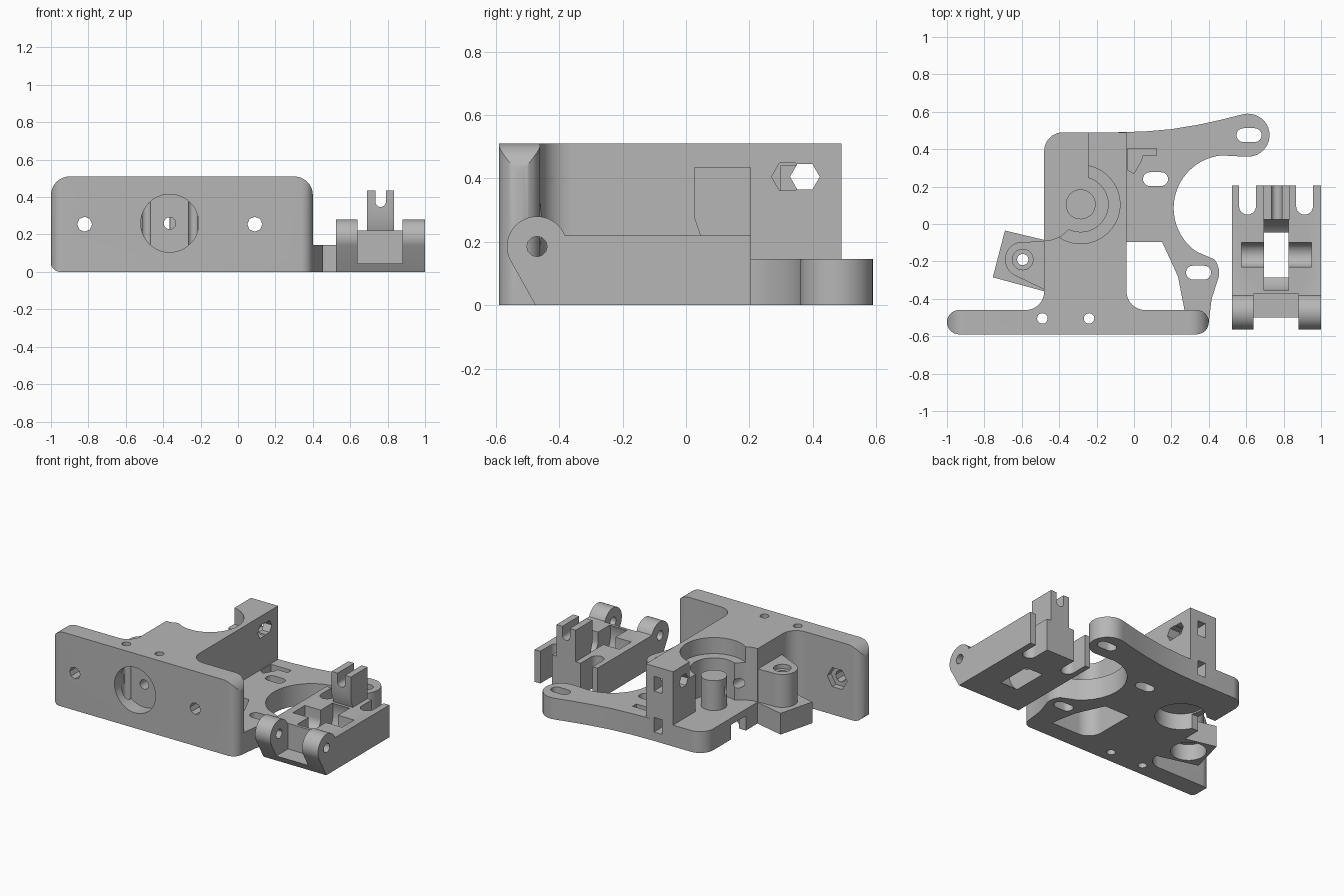
import bpy, bmesh, math
from mathutils import Matrix, Vector

if "Cube" in bpy.data.objects:
    bpy.data.objects.remove(bpy.data.objects["Cube"])

grey = bpy.data.materials.new("plain grey")
grey.use_nodes = True
COLOUR = (0.47, 0.47, 0.47, 1)
grey.diffuse_color = COLOUR
grey.node_tree.nodes["Principled BSDF"].inputs["Base Color"].default_value = COLOUR

# Axis frames: each turns profile (a, b, depth) into world (x, y, z)
FRAMES = {
    "z": lambda a, b, d: (a, b, d),
    "y": lambda a, b, d: (a, d, b),
    "x": lambda a, b, d: (d, a, b),
}


def prism(name, pts, lo, hi, axis="z"):
    f = FRAMES[axis]
    bm = bmesh.new()
    face = bm.faces.new([bm.verts.new(f(a, b, lo)) for a, b in pts])
    out = bmesh.ops.extrude_face_region(bm, geom=[face])
    shift = Vector(f(0, 0, hi - lo))
    bmesh.ops.translate(bm, verts=[v for v in out["geom"] if isinstance(v, bmesh.types.BMVert)], vec=shift)
    bmesh.ops.recalc_face_normals(bm, faces=bm.faces)
    me = bpy.data.meshes.new(name)
    bm.to_mesh(me)
    bm.free()
    me.materials.append(grey)
    ob = bpy.data.objects.new(name, me)
    bpy.context.collection.objects.link(ob)
    return ob


def arc(cx, cy, r, a0, a1, n=16):
    angles = [math.radians(a0 + (a1 - a0) * i / n) for i in range(n + 1)]
    return [(cx + r * math.cos(a), cy + r * math.sin(a)) for a in angles]


def circle(cx, cy, r, n=40):
    return arc(cx, cy, r, 0, 360, n)[:-1]


def rect(a0, a1, b0, b1):
    return [(a0, b0), (a1, b0), (a1, b1), (a0, b1)]


def obround(cx, cy, half, r):
    return arc(cx + half, cy, r, -90, 90) + arc(cx - half, cy, r, 90, 270)


def combine(ob, operation, pts, lo, hi, axis="z"):
    tool = prism("tool", pts, lo, hi, axis)
    mod = ob.modifiers.new("combine", "BOOLEAN")
    mod.operation, mod.solver, mod.object = operation, "EXACT", tool
    bpy.context.view_layer.objects.active = ob
    bpy.ops.object.modifier_apply(modifier=mod.name)
    bpy.data.objects.remove(tool)


def cut(ob, *args):
    combine(ob, "DIFFERENCE", *args)


def add(ob, *args):
    combine(ob, "UNION", *args)


def finish(ob):
    bpy.ops.object.select_all(action="DESELECT")
    ob.select_set(True)
    bpy.context.view_layer.objects.active = ob
    bpy.ops.object.shade_smooth_by_angle(angle=math.radians(30))


# Front plate: rounded ends from above, rounded corners from the front
body = prism("extruder_body", obround(-0.3, -0.525, 0.635, 0.065), 0, 0.51)
face = [(0.4, 0)] + arc(0.3, 0.41, 0.1, 0, 90) + arc(-0.9, 0.41, 0.1, 90, 180) + arc(-0.95, 0.05, 0.05, 180, 270)
combine(body, "INTERSECT", face, -0.7, -0.4, "y")

# Main block, flared into the plate
block = [(-0.6, -0.48), (-0.58, -0.46)] + arc(-0.58, -0.36, 0.1, -90, 0)
block += arc(-0.38, 0.39, 0.1, 180, 90) + [(-0.04, 0.49)]
block += arc(0.06, -0.36, 0.1, 180, 270) + [(0.08, -0.48)]
add(body, block, 0, 0.51)

# Mounting arm with two bosses and a curved inner side
arm = [(-0.1, 0.49), (0.06, 0.495), (0.2, 0.507), (0.34, 0.53), (0.46, 0.556)]
arm += arc(0.61, 0.475, 0.115, 105, -90) + [(0.53, 0.363)]
arm += arc(0.495, 0.085, 0.283, 95, 235, 28)
arm += arc(0.345, -0.26, 0.11, 40, -18)
arm += [(0.415, -0.4), (0.4, -0.525), (0.28, -0.525), (0.27, -0.46), (0.235, -0.28), (0.15, -0.095), (-0.1, -0.095)]
add(body, arm, 0, 0.145)
for x, y in ((0.615, 0.475), (0.115, 0.24), (0.345, -0.26)):
    cut(body, obround(x, y, 0.03, 0.037), -0.1, 0.3)

# Cable recess on the arm
recess = [(-0.035, 0.405), (0.12, 0.405), (0.12, 0.365), (0.045, 0.365), (0.04, 0.34), (0, 0.27), (-0.035, 0.29)]
cut(body, recess, 0.06, 0.2)

# Hinge lug on its tilted foot
add(body, [(-0.69, -0.035), (-0.755, -0.285), (-0.46, -0.365), (-0.46, -0.09)], 0, 0.145)
lug = arc(-0.595, -0.19, 0.095, 80, 240) + [(-0.46, -0.36), (-0.46, -0.09)]
add(body, lug, 0.1, 0.37)
cut(body, circle(-0.595, -0.19, 0.11), -0.1, 0.11)
cut(body, circle(-0.595, -0.19, 0.03), -0.1, 0.5)
cut(body, circle(-0.595, -0.19, 0.055), 0.34, 0.5)

# Drive chamber, open to the side and back
chamber = [(-0.7, -0.088), (-0.45, -0.088), (-0.39, -0.065), (-0.34, -0.02), (-0.245, 0.1), (-0.245, 0.6), (-0.7, 0.6)]
cut(body, [p if p[0] > -0.5 else (-0.485, p[1]) for p in chamber], 0.146, 0.6)
cut(body, circle(-0.285, 0.105, 0.21, 56), 0.4, 0.6)
cut(body, circle(-0.285, 0.105, 0.147, 48), 0.146, 0.6)
add(body, circle(-0.285, 0.105, 0.08), 0.12, 0.35)

# Bearing pocket underneath and its side opening
cut(body, circle(-0.285, 0.105, 0.158, 48), -0.1, 0.11)
cut(body, rect(-0.55, -0.3, 0.04, 0.2), -0.1, 0.1)

# Plate bores: nozzle seat, feed path, mounting bolts with nut traps
cut(body, circle(-0.365, 0.26, 0.155, 48), -0.7, -0.49, "y")
cut(body, circle(-0.365, 0.26, 0.032, 20), -0.7, 0.1, "y")
for x in (-0.82, 0.09):
    cut(body, circle(x, 0.255, 0.04, 8), -0.7, -0.3, "y")
    cut(body, circle(x, 0.255, 0.075, 6), -0.5, -0.4, "y")
for x in (-0.49, -0.24):
    cut(body, circle(x, -0.505, 0.028, 20), -0.1, 0.6)

# Tension tower: square slots in the back and hexagonal cross hole
for z in (0.39, 0.11):
    cut(body, rect(-0.16, -0.1, z - 0.05, z + 0.05), 0.3, 0.6, "y")
cut(body, circle(0.375, 0.405, 0.047, 6), -0.4, 0.1, "x")
cut(body, circle(0.32, 0.405, 0.05, 6), -0.12, 0.1, "x")
finish(body)

# Idler: side profile with round hinge end
side = [(-0.475, 0), (0.205, 0), (0.205, 0.22), (-0.38, 0.22)]
side += arc(-0.47, 0.185, 0.095, 22, 207, 24)
idler = prism("idler_arm", side, 0.525, 1.0, "x")

# Gap between the hinge ears and hinge pin hole
cut(idler, rect(-0.7, -0.375, 0.045, 0.5), 0.64, 0.88, "x")
cut(idler, circle(-0.47, 0.185, 0.032, 12), 0.4, 1.1, "x")

# Upright spring post with a forked top
post = [(0.045, 0.1), (0.205, 0.1), (0.205, 0.435), (0.025, 0.435), (0.025, 0.28), (0.045, 0.22)]
add(idler, post, 0.69, 0.835, "x")
fork = arc(0.7625, 0.375, 0.028, 180, 360) + [(0.7905, 0.5), (0.7345, 0.5)]
cut(idler, fork, -0.1, 0.4, "y")

# Roller clearance and its axle trough
cut(idler, circle(-0.165, 0.16, 0.2, 48), 0.695, 0.825, "x")
trough = arc(-0.165, 0.16, 0.065, 180, 360) + [(-0.1, 0.4), (-0.23, 0.4)]
cut(idler, trough, 0.575, 0.948, "x")

# Tension bolt slots, open at the back
for x in (0.607, 0.912):
    slot = arc(x, 0.095, 0.045, 180, 360) + [(x + 0.045, 0.4), (x - 0.045, 0.4)]
    cut(idler, slot, -0.1, 0.3)
finish(idler)
